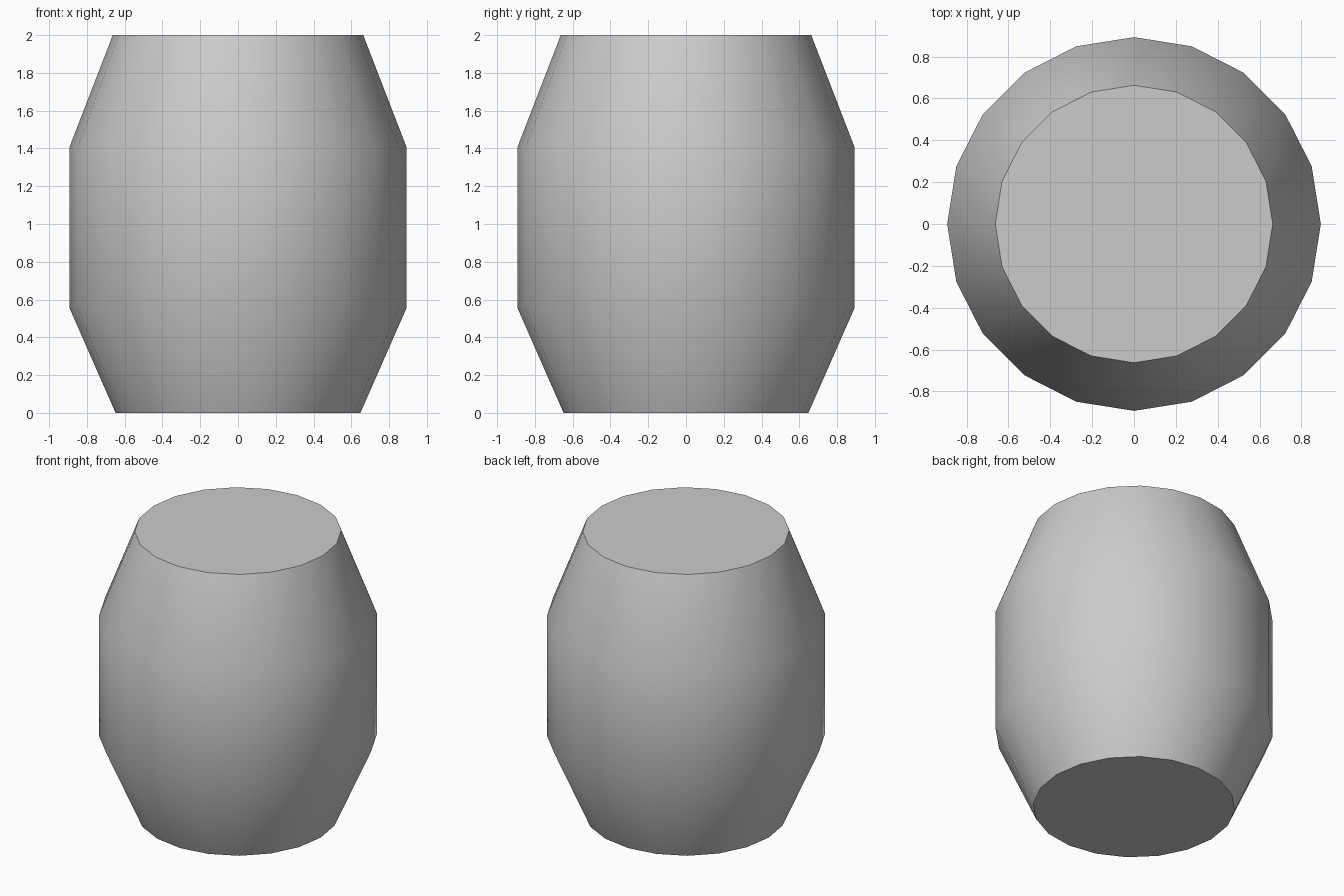
import bpy, bmesh
from math import cos, sin, tau, radians

if "Cube" in bpy.data.objects:
    bpy.data.objects.remove(bpy.data.objects["Cube"])

SIDES = 20
# (radius, height) from bottom to top
PROFILE = [(0.648, 0.0), (0.893, 0.557), (0.893, 1.405), (0.663, 2.0)]

# Barrel body: stacked rings bridged with quads
bm = bmesh.new()
rings = [[bm.verts.new((r * cos(tau * i / SIDES), r * sin(tau * i / SIDES), z))
          for i in range(SIDES)] for r, z in PROFILE]
for low, high in zip(rings, rings[1:]):
    for i in range(SIDES):
        j = (i + 1) % SIDES
        bm.faces.new((low[i], low[j], high[j], high[i]))

# Flat lid and base
bm.faces.new(rings[-1])
bm.faces.new(rings[0][::-1])

mesh = bpy.data.meshes.new("barrel_body")
bm.to_mesh(mesh)
bm.free()
barrel = bpy.data.objects.new("barrel_body", mesh)
bpy.context.collection.objects.link(barrel)

# Smooth sides, sharp rims
bpy.context.view_layer.objects.active = barrel
barrel.select_set(True)
bpy.ops.object.shade_smooth_by_angle(angle=radians(30))
